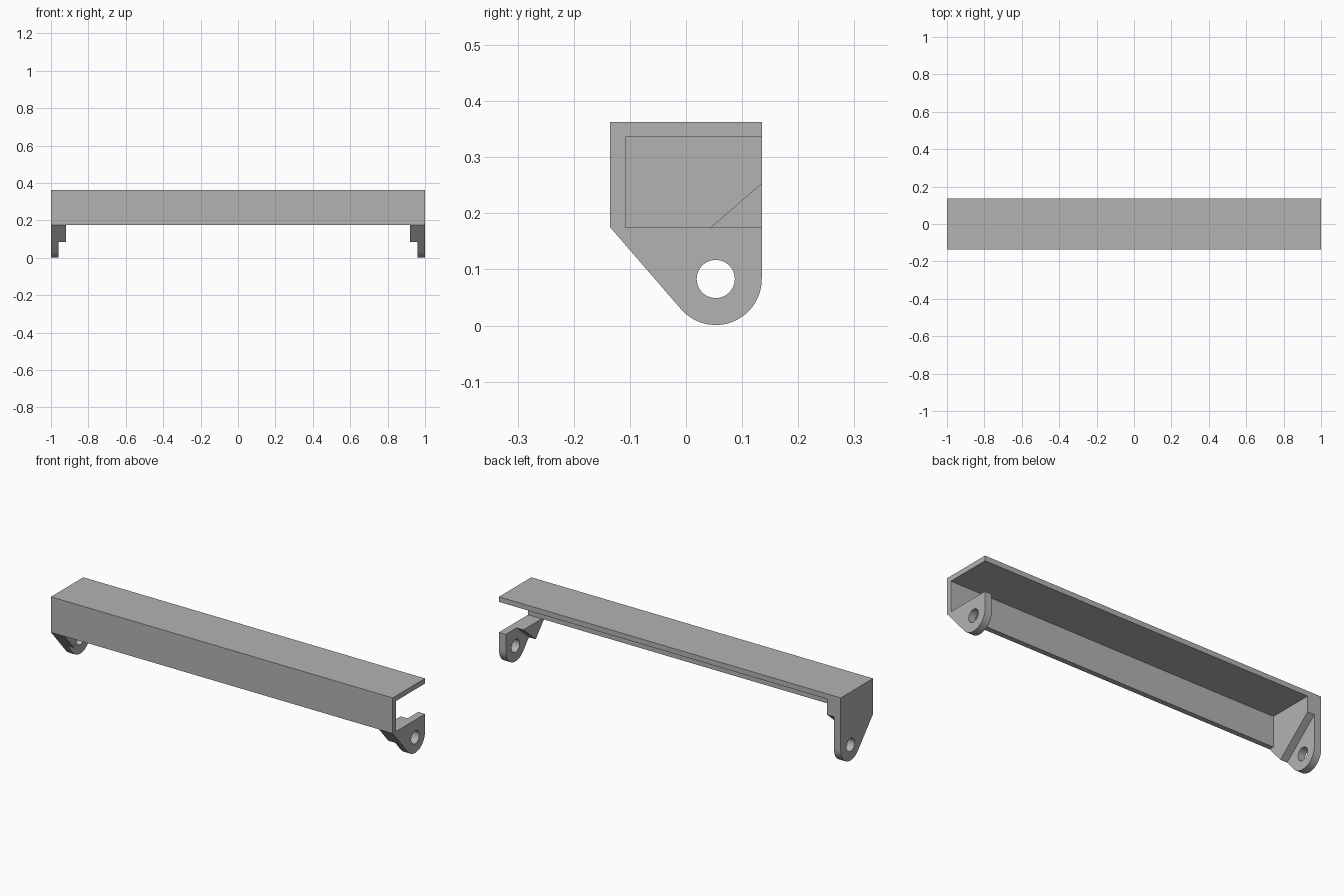
import bpy, bmesh, math

if "Cube" in bpy.data.objects:
    bpy.data.objects.remove(bpy.data.objects["Cube"], do_unlink=True)

# Main dimensions
BACK, FRONT = 0.135, -0.135
TOP, SKIRT = 0.363, 0.175
WALL = 0.027
HOLE_Y, HOLE_Z = 0.053, 0.083
LUG_R, HOLE_R = 0.082, 0.034
THIN, THICK = 0.04, 0.08

grey = bpy.data.materials.new("plain grey")
grey.use_nodes = True
colour = (0.45, 0.45, 0.45, 1)
grey.diffuse_color = colour
grey.node_tree.nodes["Principled BSDF"].inputs["Base Color"].default_value = colour


def extrude_x(name, outline, x0, x1):
    """Solid made by sweeping a (y, z) outline from x0 to x1."""
    bm = bmesh.new()
    face = bm.faces.new([bm.verts.new((x0, y, z)) for y, z in outline])
    moved = bmesh.ops.extrude_face_region(bm, geom=[face])["geom"]
    bmesh.ops.translate(bm, vec=(x1 - x0, 0, 0),
                        verts=[v for v in moved if isinstance(v, bmesh.types.BMVert)])
    bmesh.ops.recalc_face_normals(bm, faces=bm.faces)
    mesh = bpy.data.meshes.new(name)
    bm.to_mesh(mesh)
    bm.free()
    mesh.materials.append(grey)
    obj = bpy.data.objects.new(name, mesh)
    bpy.context.collection.objects.link(obj)
    return obj


def combine(target, other, operation):
    """Boolean the other solid into the target, then drop it."""
    mod = target.modifiers.new("combine", "BOOLEAN")
    mod.operation, mod.object, mod.solver = operation, other, "EXACT"
    bpy.context.view_layer.objects.active = target
    bpy.ops.object.modifier_apply(modifier=mod.name)
    bpy.data.objects.remove(other, do_unlink=True)


def arc(radius, start, end, steps):
    angles = [start + (end - start) * i / steps for i in range(steps + 1)]
    return [(HOLE_Y + radius * math.cos(a), HOLE_Z + radius * math.sin(a)) for a in angles]


# Lug outline: the sloping front edge runs tangent into the round end
dy, dz = FRONT - HOLE_Y, SKIRT - HOLE_Z
tangent = math.atan2(dz, dy) + math.acos(LUG_R / math.hypot(dy, dz))
round_end = arc(LUG_R, 0, tangent - math.tau, 28)
lug_low = [(FRONT, SKIRT), (BACK, SKIRT)] + round_end
lug_full = [(FRONT, SKIRT), (FRONT, TOP), (BACK, TOP)] + round_end

# Thick pad: ends on a line square to the sloping edge
slope = -1 / math.tan(tangent)
step_y = 0.045
rise = -1 / slope
cut_y = (rise * step_y + slope * -FRONT) / (rise - slope)
cut = (cut_y, SKIRT + slope * (cut_y - FRONT))
pad_low = [(FRONT, SKIRT), (step_y, SKIRT), cut]
pad_full = [(FRONT, SKIRT), (FRONT, TOP), (BACK, TOP),
            (BACK, SKIRT + rise * (BACK - step_y)), cut]

# Angle-section rail: top plate and front wall
rail = extrude_x("channel_bracket", [
    (FRONT, SKIRT), (FRONT, TOP), (BACK, TOP), (BACK, TOP - WALL),
    (FRONT + WALL, TOP - WALL), (FRONT + WALL, SKIRT)], -1, 1)

# Closed end on one side, low lug on the other, each with a pin hole
for side, lug, pad in ((-1, lug_full, pad_full), (1, lug_low, pad_low)):
    bracket = extrude_x("end_lug", lug, side, side * (1 - THIN))
    combine(bracket, extrude_x("end_pad", pad, side, side * (1 - THICK)), "UNION")
    hole = arc(HOLE_R, 0, math.tau, 40)[:-1]
    combine(bracket, extrude_x("pin_hole", hole, side * 1.1, side * 0.8), "DIFFERENCE")
    combine(rail, bracket, "UNION")

# Clean flat seams, then smooth the round edges only
bm = bmesh.new()
bm.from_mesh(rail.data)
bmesh.ops.remove_doubles(bm, verts=bm.verts, dist=0.0001)
bmesh.ops.dissolve_limit(bm, angle_limit=math.radians(0.5), verts=bm.verts, edges=bm.edges)
bm.to_mesh(rail.data)
bm.free()
bpy.ops.object.select_all(action="DESELECT")
rail.select_set(True)
bpy.context.view_layer.objects.active = rail
bpy.ops.object.shade_smooth_by_angle(angle=math.radians(30))
